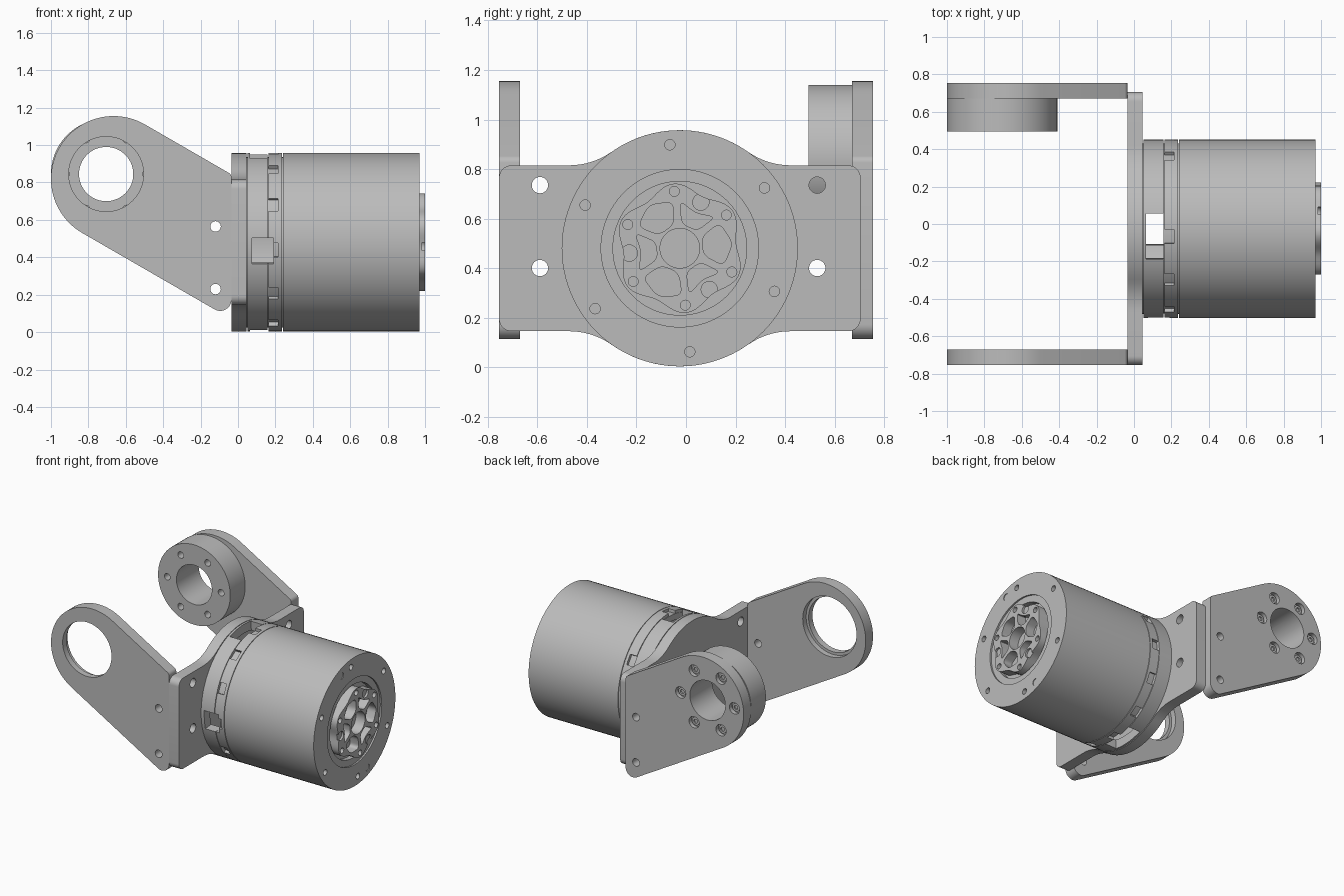
import bpy, bmesh
from math import sin, cos, tan, radians, pi

if "Cube" in bpy.data.objects:
    bpy.data.objects.remove(bpy.data.objects["Cube"])

grey = bpy.data.materials.new("machined_grey")
grey.use_nodes = True
grey.diffuse_color = (0.5, 0.5, 0.5, 1)
grey.node_tree.nodes["Principled BSDF"].inputs["Base Color"].default_value = (0.5, 0.5, 0.5, 1)

CY, CZ, R = -0.025, 0.48, 0.477      # motor axis and radius
BX, BZ = -0.705, 0.845               # pivot axis
THICK = 0.085                        # arm thickness


# 2D outlines
def arc(cx, cy, r, a0, a1, n=16):
    steps = [radians(a0 + (a1 - a0) * i / n) for i in range(n + 1)]
    return [(cx + r * cos(a), cy + r * sin(a)) for a in steps]


def circle(cx, cy, r, n=32):
    return arc(cx, cy, r, 0, 360, n)


def polar(r, deg):
    return CY + r * cos(radians(deg)), CZ + r * sin(radians(deg))


def on_axis(r, n=96):
    return circle(CY, CZ, r, n)


def rounded(pts, d):
    out = []
    for i, (x, y) in enumerate(pts):
        ends = []
        for px, py in (pts[i - 1], pts[(i + 1) % len(pts)]):
            length = ((px - x) ** 2 + (py - y) ** 2) ** 0.5
            k = min(d / length, 0.48)
            ends.append((x + (px - x) * k, y + (py - y) * k))
        for j in range(6):
            t = j / 5
            out.append(tuple((1 - t) ** 2 * p + 2 * t * (1 - t) * c + t * t * q
                             for p, c, q in zip(ends[0], (x, y), ends[1])))
    return out


def radial_box(deg, width, r0, r1):
    a = radians(deg)
    return [(CY + r * cos(a) - s * sin(a), CZ + r * sin(a) + s * cos(a))
            for r, s in ((r0, -width / 2), (r1, -width / 2), (r1, width / 2), (r0, width / 2))]


# Extrude outlines along x or y into one mesh object
def prisms(name, items, axis):
    bm = bmesh.new()
    for outline, a, b in items:
        pts = []
        for p in outline:
            if not pts or abs(p[0] - pts[-1][0]) + abs(p[1] - pts[-1][1]) > 1e-5:
                pts.append(p)
        if abs(pts[0][0] - pts[-1][0]) + abs(pts[0][1] - pts[-1][1]) < 1e-5:
            pts.pop()
        rings = []
        for h in (a, b):
            rings.append([bm.verts.new((h, u, v) if axis == "x" else (u, h, v)) for u, v in pts])
        bm.faces.new(rings[0])
        bm.faces.new(rings[1])
        for i in range(len(pts)):
            j = (i + 1) % len(pts)
            bm.faces.new((rings[0][i], rings[0][j], rings[1][j], rings[1][i]))
    bmesh.ops.recalc_face_normals(bm, faces=bm.faces)
    mesh = bpy.data.meshes.new(name)
    bm.to_mesh(mesh)
    bm.free()
    obj = bpy.data.objects.new(name, mesh)
    bpy.context.collection.objects.link(obj)
    return obj


def part(name, outline, a, b, cuts=(), axis="x"):
    obj = prisms(name, [(outline, a, b)], axis)
    obj.data.materials.append(grey)
    bpy.ops.object.select_all(action="DESELECT")
    bpy.context.view_layer.objects.active = obj
    obj.select_set(True)
    if cuts:
        cutter = prisms(name + "_cutter", cuts, axis)
        cutter.data.materials.append(grey)
        cutter.hide_render = True
        mod = obj.modifiers.new("cut", "BOOLEAN")
        mod.operation, mod.solver, mod.object = "DIFFERENCE", "EXACT", cutter
        mod.use_self = True
        bpy.ops.object.modifier_apply(modifier=mod.name)
        bpy.data.objects.remove(cutter)
    bpy.ops.object.shade_smooth_by_angle(angle=radians(30))
    return obj


# Mounting plate: bar blended into the round motor base
blend = arc(0.448, 0.635, 0.3, 270, 234.8, 8)
quarter = arc(0.68, 0.285, 0.05, 0, 90, 8) + blend + arc(0, 0, R, 54.8, 90, 12)
half = quarter + [(-y, z) for y, z in reversed(quarter)]
outline = [(CY + y, CZ + z) for y, z in half + [(-y, -z) for y, z in half]]
plate_holes = [(circle(y, z, 0.033), -0.1, 0.1) for y in (-0.59, 0.53) for z in (0.4, 0.735)]
part("mounting_plate", outline, -0.035, 0.045, plate_holes)

# Slanted side arms
END_X, SLOPE = -0.035, tan(radians(30))


def arm_outline():
    cx, cz, r = -0.665, 0.82, 0.335
    drop = r / cos(radians(30))

    def edge(x, side):
        return cz - (x - cx) * SLOPE + side * drop
    low, high = 0.06, 0.03
    xl, xh = END_X - low, END_X - high
    return (arc(cx, cz, r, 60, 240, 48)
            + arc(xl, edge(xl, -1) + low / cos(radians(30)), low, 240, 360, 10)
            + arc(xh, edge(xh, 1) - high / cos(radians(30)), high, 0, 60, 6))


def bolt_circle(r):
    return [circle(BX + 0.22 * cos(k * pi / 3), BZ + 0.22 * sin(k * pi / 3), r, 20) for k in range(6)]


arm_holes = [(circle(-0.12, z, 0.028, 24), -1, 1) for z in (0.23, 0.565)]
part("front_arm", arm_outline(), -0.755, -0.755 + THICK,
     arm_holes + [(circle(BX, BZ, 0.2, 64), -1, -0.5), (circle(BX, BZ, 0.22, 64), -0.71, -0.6)], "y")
part("rear_arm", arm_outline(), 0.755 - THICK, 0.755,
     arm_holes + [(circle(BX, BZ, 0.145, 64), 0.5, 1)]
     + [(c, 0.725, 0.8) for c in bolt_circle(0.042)], "y")
part("pivot_boss", circle(BX, BZ, 0.295, 80), 0.495, 0.755 - THICK,
     [(circle(BX, BZ, 0.145, 64), 0.4, 0.8)] + [(c, 0.4, 0.6) for c in bolt_circle(0.024)], "y")
for i, c in enumerate(bolt_circle(0.03)):
    part(f"pivot_screw_{i + 1}", c, 0.72, 0.738,
         [(rounded(bolt_circle(0.015)[i][:-1], 0.001), 0.728, 0.8)], "y")

# Vented housing between plate and motor can
windows = [(radial_box(95, 0.245, 0.3, 0.6), 0.065, 0.158),
           (radial_box(275, 0.245, 0.3, 0.6), 0.065, 0.158),
           (radial_box(185.5, 0.14, 0.3, 0.6), 0.075, 0.19)]
slots = [(radial_box(5 + 30 * k, 0.075, 0.43, 0.6), 0.15, 0.215) for k in range(12) if k != 2]
part("housing_sleeve", on_axis(0.455), 0.04, 0.245, [(on_axis(0.41), 0, 0.3)] + windows)
part("housing_ring", on_axis(R), 0.05, 0.158, [(on_axis(0.45), 0, 0.3)] + windows)
part("slotted_ring", on_axis(R), 0.162, 0.236, [(on_axis(0.45), 0, 0.3), windows[2]] + slots)

# Motor can with recessed end face and screw holes
SCREWS = [35.5 + 60 * k for k in range(6)]
end_cuts = [(on_axis(0.318), 0.958, 1.1), (on_axis(0.27), 0.92, 1.1)]
end_cuts += [(circle(*polar(0.42, a), 0.021, 20), 0.93, 1.1) for a in SCREWS]
end_cuts += [(circle(*polar(0.423, a), 0.025, 20), 0.965, 1.1) for a in (111, 291)]
part("motor_can", on_axis(R), 0.24, 0.97, end_cuts)

# Lobed output hub with pockets
lobes = [polar(0.245 + 0.017 * cos(radians(6 * (2.5 * k - 35.5))), 2.5 * k) for k in range(144)]
hub_cuts = [(on_axis(0.08, 48), 0.925, 1.1)]
hub_cuts += [(circle(*polar(0.231, a), 0.02, 20), 0.96, 1.1) for a in SCREWS]
for k in range(3):
    a = 5.5 + 120 * k
    big = [polar(r, a + d) for r, d in ((0.1, -22), (0.19, -27), (0.215, 0), (0.19, 27), (0.1, 22))]
    b = a + 60
    small = [polar(r, b + d) for r, d in ((0.1, -20), (0.19, -24), (0.155, 0), (0.19, 24), (0.1, 20))]
    hub_cuts += [(rounded(big, 0.03), 0.93, 1.1), (rounded(small, 0.025), 0.93, 1.1),
                 (circle(*polar(0.205, b), 0.033, 24), 0.985, 1.1)]
part("output_hub", lobes, 0.91, 1.0, hub_cuts)
